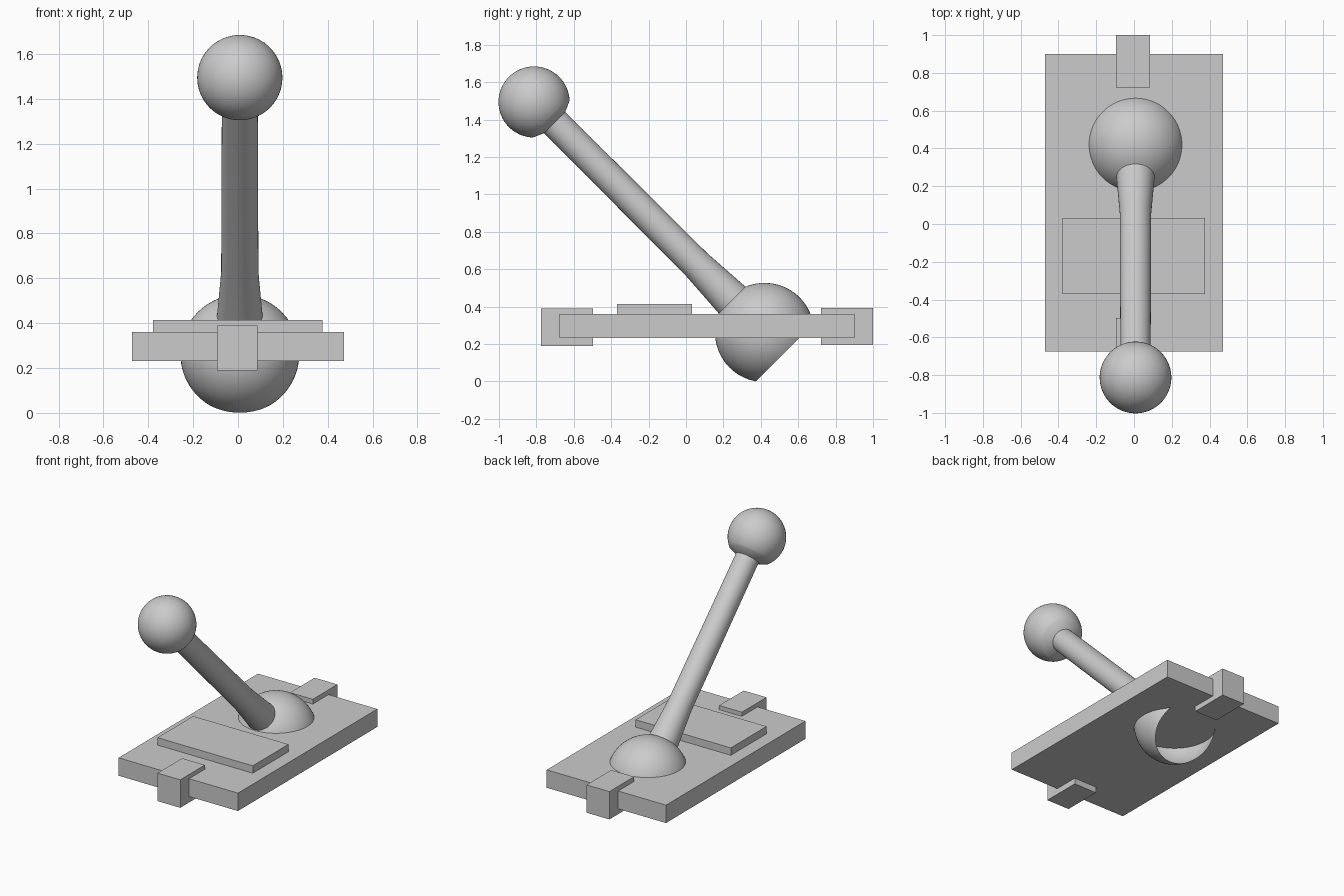
import bpy, bmesh
from math import sin, cos, pi, radians, acos
from mathutils import Vector

if "Cube" in bpy.data.objects:
    bpy.data.objects.remove(bpy.data.objects["Cube"])


def box(name, lo, hi):
    lo, hi = Vector(lo), Vector(hi)
    bm = bmesh.new()
    bmesh.ops.create_cube(bm, size=1)
    bmesh.ops.scale(bm, vec=hi - lo, verts=bm.verts)
    bmesh.ops.translate(bm, vec=(lo + hi) / 2, verts=bm.verts)
    return finish(name, bm)


def finish(name, bm):
    me = bpy.data.meshes.new(name)
    bm.to_mesh(me)
    bm.free()
    ob = bpy.data.objects.new(name, me)
    bpy.context.collection.objects.link(ob)
    return ob


def arc(centre, r, a0, a1, n):
    # (radius, axial) points on a circle, angles measured from the +axis
    return [(r * sin(a0 + (a1 - a0) * i / n), centre + r * cos(a0 + (a1 - a0) * i / n))
            for i in range(n + 1)]


# Mounting plate, raised panel and end clips
box("plate", (-0.472, -0.675, 0.232), (0.472, 0.90, 0.36))
box("panel", (-0.378, -0.37, 0.30), (0.376, 0.033, 0.413))
box("front_clip", (-0.094, -0.775, 0.19), (0.086, -0.497, 0.39))
box("back_clip", (-0.094, 0.722, 0.195), (0.086, 1.0, 0.394))

# Lever: open hollow pivot ball, flared shaft and knob, lathed on a tilted axis
R, K, LENGTH = 0.265, 0.19, 1.743
profile = arc(0, R, acos(-0.152 / R), acos(0.245 / R), 24)
profile += [(0.083, 0.515), (0.08, LENGTH - 0.156)]
profile += arc(LENGTH, K, acos(-0.130 / K), 0, 24)

bm = bmesh.new()
vs = [bm.verts.new((r, 0, z)) for r, z in profile]
es = [bm.edges.new(p) for p in zip(vs, vs[1:])]
bmesh.ops.spin(bm, geom=vs + es, cent=(0, 0, 0), axis=(0, 0, 1),
               angle=2 * pi, steps=64, use_duplicate=False)
bmesh.ops.remove_doubles(bm, verts=bm.verts, dist=1e-4)
bmesh.ops.recalc_face_normals(bm, faces=bm.faces)
lever = finish("lever", bm)
lever.location = (0.008, 0.42, 0.262)
lever.rotation_euler = (radians(45), 0, 0)

bpy.ops.object.select_all(action='DESELECT')
lever.select_set(True)
bpy.context.view_layer.objects.active = lever
bpy.ops.object.shade_smooth_by_angle(angle=radians(30))
